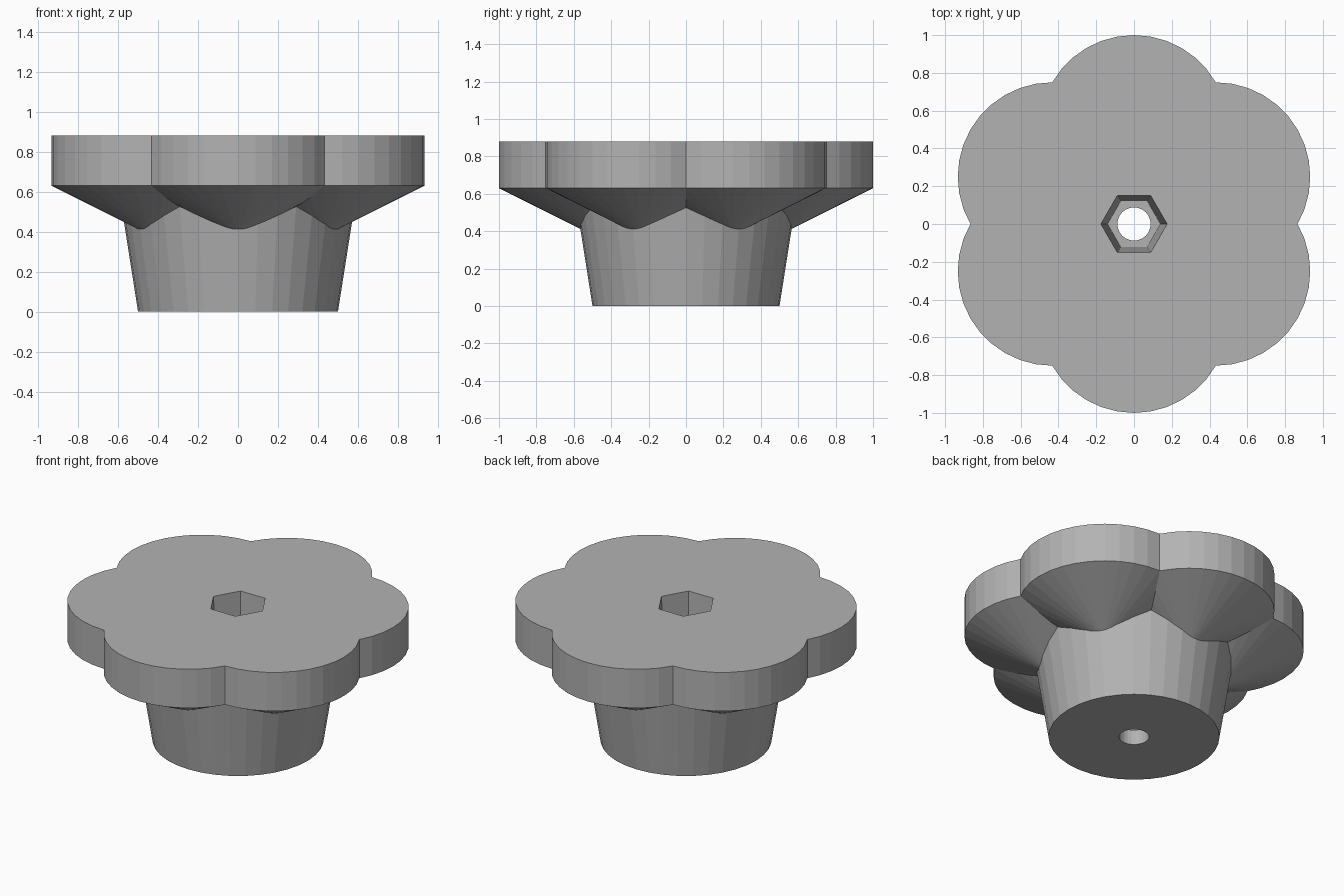
import bpy, bmesh, math
from mathutils import Matrix, Vector

old = bpy.data.objects.get("Cube")
if old:
    bpy.data.objects.remove(old)

SEG = 36
R = 0.5               # lobe radius, and its distance from the axis
TOP, RIM, TIP = 0.88, 0.63, 0.38
FLOOR = 0.095         # bottom of the hex pocket

grey = bpy.data.materials.new("plain grey")
grey.use_nodes = True
color = (0.45, 0.45, 0.45, 1)
grey.diffuse_color = color
grey.node_tree.nodes["Principled BSDF"].inputs["Base Color"].default_value = color


def add_object(name, bm):
    mesh = bpy.data.meshes.new(name)
    bm.to_mesh(mesh)
    bm.free()
    mesh.materials.append(grey)
    obj = bpy.data.objects.new(name, mesh)
    bpy.context.scene.collection.objects.link(obj)
    return obj


def frustum(name, r0, r1, z0, z1, sides, turn=0):
    bm = bmesh.new()
    place = Matrix.Translation((0, 0, (z0 + z1) / 2)) @ Matrix.Rotation(turn, 4, "Z")
    bmesh.ops.create_cone(bm, cap_ends=True, segments=sides, radius1=r0,
                          radius2=r1, depth=z1 - z0, matrix=place)
    return add_object(name, bm)


# One lobe: a disc above a shallow cone, trimmed to a sixth of the circle
def lobe_wedge(bm):
    def ring(z):
        return [bm.verts.new((R + R * math.cos(a), R * math.sin(a), z))
                for a in (i * math.tau / SEG for i in range(SEG))]
    low, high = ring(RIM), ring(TOP)
    tip = bm.verts.new((R, 0, TIP))
    bm.faces.new(high)
    for i in range(SEG):
        j = (i + 1) % SEG
        bm.faces.new((low[i], low[j], high[j], high[i]))
        bm.faces.new((low[j], low[i], tip))
    for side in (1, -1):
        normal = Vector((-0.5, side * math.cos(math.pi / 6), 0))
        bmesh.ops.bisect_plane(bm, geom=bm.verts[:] + bm.edges[:] + bm.faces[:],
                               dist=1e-5, plane_co=(0, 0, 0), plane_no=normal,
                               clear_outer=True)


# Six lobes around the axis
bm = bmesh.new()
lobe_wedge(bm)
wedge = bm.verts[:] + bm.edges[:] + bm.faces[:]
for k in range(6):
    turn = Matrix.Rotation(math.radians(30 + 60 * k), 3, "Z")
    copy = bmesh.ops.duplicate(bm, geom=wedge)["geom"]
    bmesh.ops.rotate(bm, verts=[g for g in copy if isinstance(g, bmesh.types.BMVert)],
                     cent=(0, 0, 0), matrix=turn)
bmesh.ops.delete(bm, geom=[g for g in wedge if isinstance(g, bmesh.types.BMVert)],
                 context="VERTS")
bmesh.ops.remove_doubles(bm, verts=bm.verts[:], dist=1e-4)
bmesh.ops.delete(bm, geom=[e for e in bm.edges if not e.link_faces], context="EDGES")
bmesh.ops.recalc_face_normals(bm, faces=bm.faces[:])
knob = add_object("lobed_knob", bm)

# Flared hub, hex pocket and bolt hole
hub = frustum("hub", 0.5, 0.61, 0, 0.7, SEG)
pocket = frustum("hex_pocket_cutter", 0.14, 0.1768, FLOOR, TOP + 0.04, 6, math.pi / 6)
hole = frustum("bolt_hole_cutter", 0.088, 0.088, -0.1, 0.3, 24)
for tool, operation in ((hub, "UNION"), (pocket, "DIFFERENCE"), (hole, "DIFFERENCE")):
    mod = knob.modifiers.new(tool.name, "BOOLEAN")
    mod.object, mod.operation, mod.solver = tool, operation, "EXACT"

# Bake the booleans and drop the helper solids
bpy.context.view_layer.update()
baked = bpy.data.meshes.new_from_object(
    knob.evaluated_get(bpy.context.evaluated_depsgraph_get()))
knob.modifiers.clear()
knob.data = baked
for tool in (hub, pocket, hole):
    bpy.data.objects.remove(tool)
